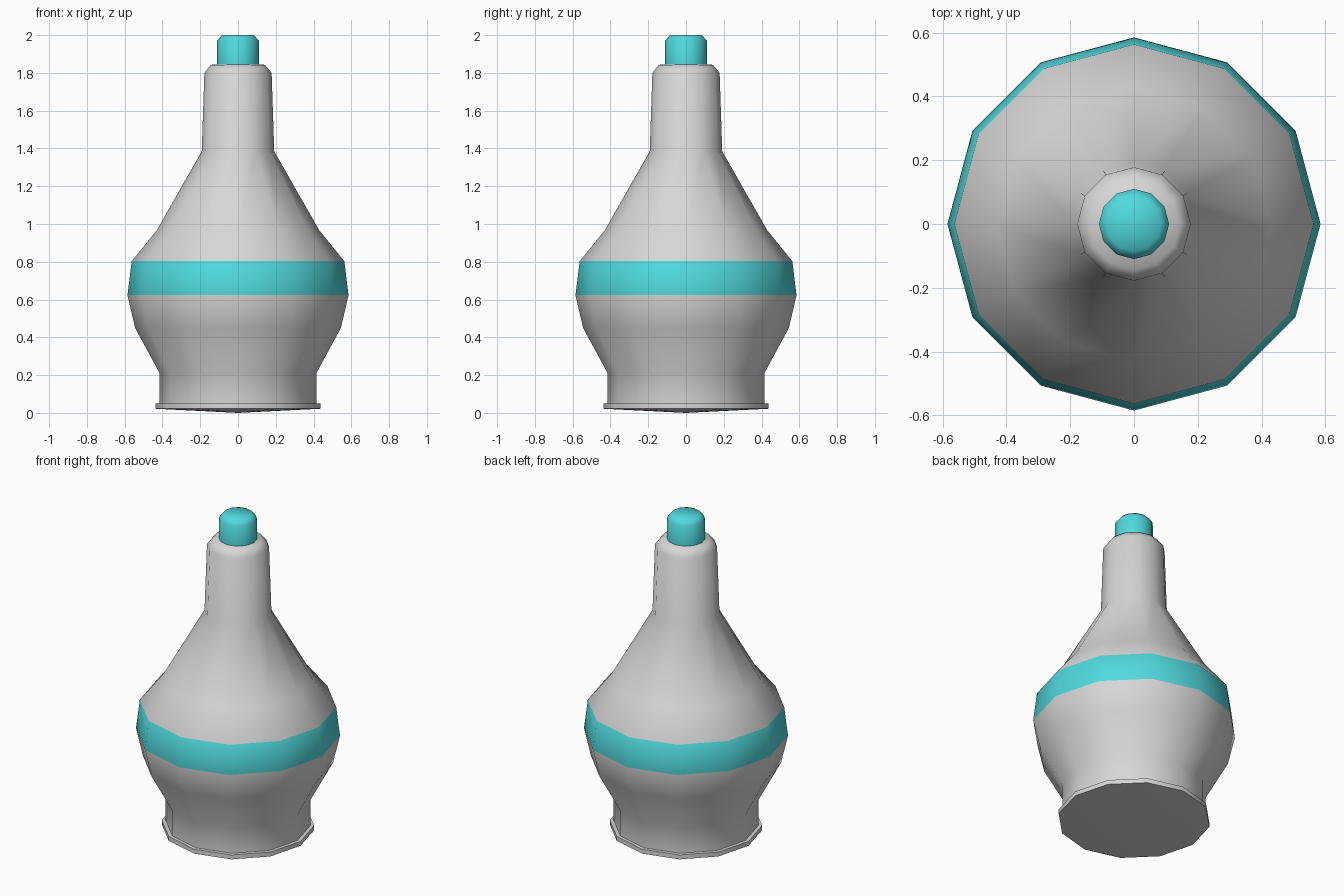
import bpy, bmesh, math

if "Cube" in bpy.data.objects:
    bpy.data.objects.remove(bpy.data.objects["Cube"])

SIDES = 12


def material(name, rgb):
    m = bpy.data.materials.new(name)
    m.diffuse_color = (*rgb, 1)
    m.use_nodes = True
    m.node_tree.nodes["Principled BSDF"].inputs["Base Color"].default_value = m.diffuse_color
    return m


grey = material("light grey", (0.68, 0.68, 0.68))
teal = material("teal", (0.08, 0.70, 0.73))


def lathe(name, profile, mats, band=None, angle=40):
    """Revolve (radius, z) points; radius 0 makes a pole. band = z range of second colour."""
    bm = bmesh.new()
    rings = []
    for r, z in profile:
        n = SIDES if r > 0 else 1
        rings.append([bm.verts.new((r * math.cos(2 * math.pi * i / SIDES),
                                    r * math.sin(2 * math.pi * i / SIDES), z))
                      for i in range(n)])
    for a, b in zip(rings, rings[1:]):
        for i in range(SIDES):
            j = (i + 1) % SIDES
            quad = [a[i % len(a)], a[j % len(a)], b[j % len(b)], b[i % len(b)]]
            f = bm.faces.new(list(dict.fromkeys(quad)))
            if band and band[0] < f.calc_center_median().z < band[1]:
                f.material_index = 1
    bmesh.ops.recalc_face_normals(bm, faces=bm.faces[:])
    mesh = bpy.data.meshes.new(name)
    bm.to_mesh(mesh)
    bm.free()
    for m in mats:
        mesh.materials.append(m)
    ob = bpy.data.objects.new(name, mesh)
    bpy.context.collection.objects.link(ob)
    bpy.ops.object.select_all(action='DESELECT')
    ob.select_set(True)
    bpy.context.view_layer.objects.active = ob
    bpy.ops.object.shade_smooth_by_angle(angle=math.radians(angle))
    return ob


# Bottle body with painted belt
lathe("bottle_body",
      [(0.415, 0.045), (0.415, 0.21), (0.545, 0.45), (0.585, 0.623), (0.563, 0.803),
       (0.43, 0.967), (0.192, 1.385), (0.178, 1.80), (0.143, 1.843), (0, 1.845)],
      [grey, teal], band=(0.63, 0.80), angle=60)

# Base flange with shallow conical underside
lathe("base_flange",
      [(0, 0), (0.437, 0.022), (0.437, 0.05), (0.41, 0.05), (0, 0.05)], [grey])

# Stopper
lathe("stopper",
      [(0, 1.84), (0.11, 1.84), (0.11, 1.97), (0.085, 2.0), (0, 2.0)], [teal], angle=60)
